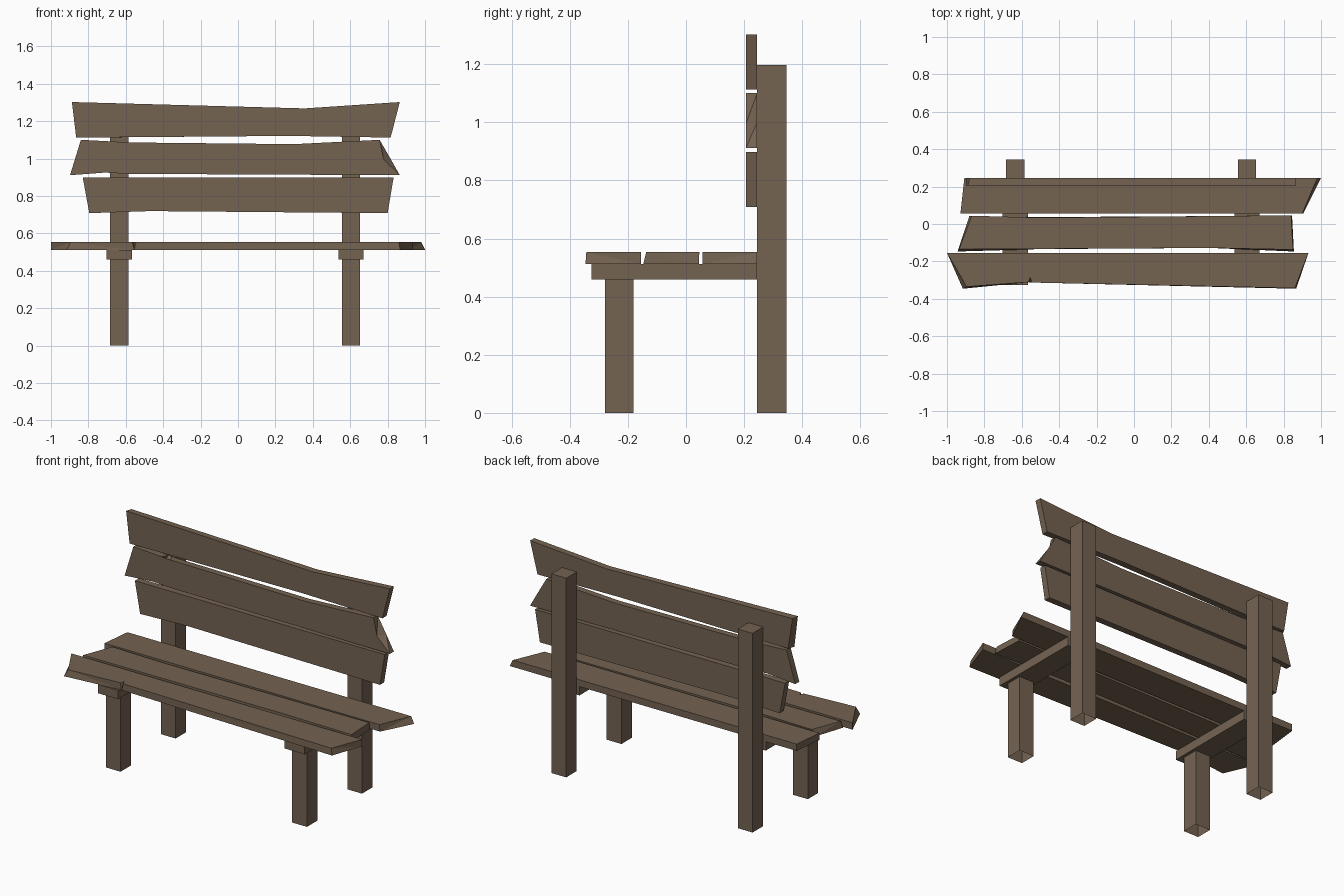
import bpy, bmesh

if "Cube" in bpy.data.objects:
    bpy.data.objects.remove(bpy.data.objects["Cube"])

wood = bpy.data.materials.new("weathered brown wood")
wood.diffuse_color = (0.175, 0.125, 0.083, 1)
wood.use_nodes = True
wood.node_tree.nodes["Principled BSDF"].inputs["Base Color"].default_value = wood.diffuse_color


def finish(bm, name):
    bmesh.ops.recalc_face_normals(bm, faces=bm.faces[:])
    me = bpy.data.meshes.new(name)
    bm.to_mesh(me)
    bm.free()
    me.materials.append(wood)
    ob = bpy.data.objects.new(name, me)
    bpy.context.collection.objects.link(ob)
    return ob


def box(name, x, y, z, open_bottom=False):
    bm = bmesh.new()
    bmesh.ops.create_cube(bm, size=1)
    for v in bm.verts:
        v.co = [r[0] if c < 0 else r[1] for c, r in zip(v.co, (x, y, z))]
    bmesh.ops.recalc_face_normals(bm, faces=bm.faces[:])
    if open_bottom:
        low = [f for f in bm.faces if f.normal.z < -0.5]
        bmesh.ops.delete(bm, geom=low, context='FACES_ONLY')
    finish(bm, name)


def plank(name, shown, changes, to_3d):
    """Plank from the outline of its shown face; changes move points of the hidden face."""
    hidden = [changes.get(i, p) for i, p in enumerate(shown)]
    bm = bmesh.new()
    a = [bm.verts.new(to_3d(p, True)) for p in shown]
    b = [bm.verts.new(to_3d(p, False)) for p in hidden]
    bm.faces.new(a)
    bm.faces.new(b[::-1])
    n = len(a)
    for i in range(n):
        j = (i + 1) % n
        bm.faces.new((a[j], a[i], b[i], b[j]))
    bmesh.ops.triangulate(bm, faces=bm.faces[:])
    bmesh.ops.recalc_face_normals(bm, faces=bm.faces[:])
    bmesh.ops.dissolve_limit(bm, angle_limit=0.01, verts=bm.verts[:], edges=bm.edges[:])
    finish(bm, name)


def seat(p, top):
    return (p[0], p[1], 0.553 if top else 0.512)


def back(p, front):
    return (p[0], 0.206 if front else 0.245, p[1])


# legs and seat supports
for side, cx in (("left", -0.635), ("right", 0.604)):
    lx = (cx - 0.049, cx + 0.049)
    box("front_leg_" + side, lx, (-0.278, -0.18), (0, 0.459), True)
    box("back_post_" + side, lx, (0.245, 0.345), (0, 1.197), True)
    box("seat_support_" + side, (cx - 0.067, cx + 0.067), (-0.326, 0.245), (0.459, 0.512))

# seat planks, (x, y) outlines of the top face
plank("seat_plank_rear",
      [(-0.907, 0.245), (0.98, 0.245), (0.9, 0.057), (-0.928, 0.057)],
      {1: (1.0, 0.245), 2: (0.905, 0.057)}, seat)
plank("seat_plank_middle",
      [(-0.867, 0.044), (-0.5, 0.034), (0.1, 0.04), (0.84, 0.046), (0.85, -0.137),
       (0.41, -0.128), (-0.5, -0.134), (-0.935, -0.135)],
      {0: (-0.88, 0.044), 1: (-0.8, 0.036), 3: (0.845, 0.044), 4: (0.855, -0.147),
       7: (-0.943, -0.147)}, seat)
plank("seat_plank_front",
      [(-1.0, -0.154), (0.933, -0.154), (0.86, -0.343), (-0.545, -0.313),
       (-0.555, -0.285), (-0.565, -0.311), (-0.895, -0.335)],
      {2: (0.867, -0.346), 4: (-0.555, -0.313), 6: (-0.915, -0.346)}, seat)

# backrest planks, (x, z) outlines of the front face
plank("back_plank_top",
      [(-0.888, 1.302), (0.357, 1.268), (0.865, 1.302), (0.816, 1.112),
       (0.277, 1.121), (-0.865, 1.112)],
      {0: (-0.88, 1.3), 5: (-0.85, 1.112)}, back)
plank("back_plank_middle",
      [(-0.84, 1.1), (-0.65, 1.09), (-0.655, 1.013), (-0.61, 1.05), (-0.595, 1.086),
       (0.3, 1.077), (0.757, 1.1), (0.78, 0.995), (0.865, 0.911), (-0.58, 0.918),
       (-0.71, 0.925), (-0.898, 0.911)],
      {2: (-0.635, 1.089), 3: (-0.61, 1.087), 7: (0.815, 1.0)}, back)
plank("back_plank_bottom",
      [(-0.83, 0.898), (0.832, 0.898), (0.8, 0.708), (-0.47, 0.719), (-0.795, 0.708)],
      {}, back)
